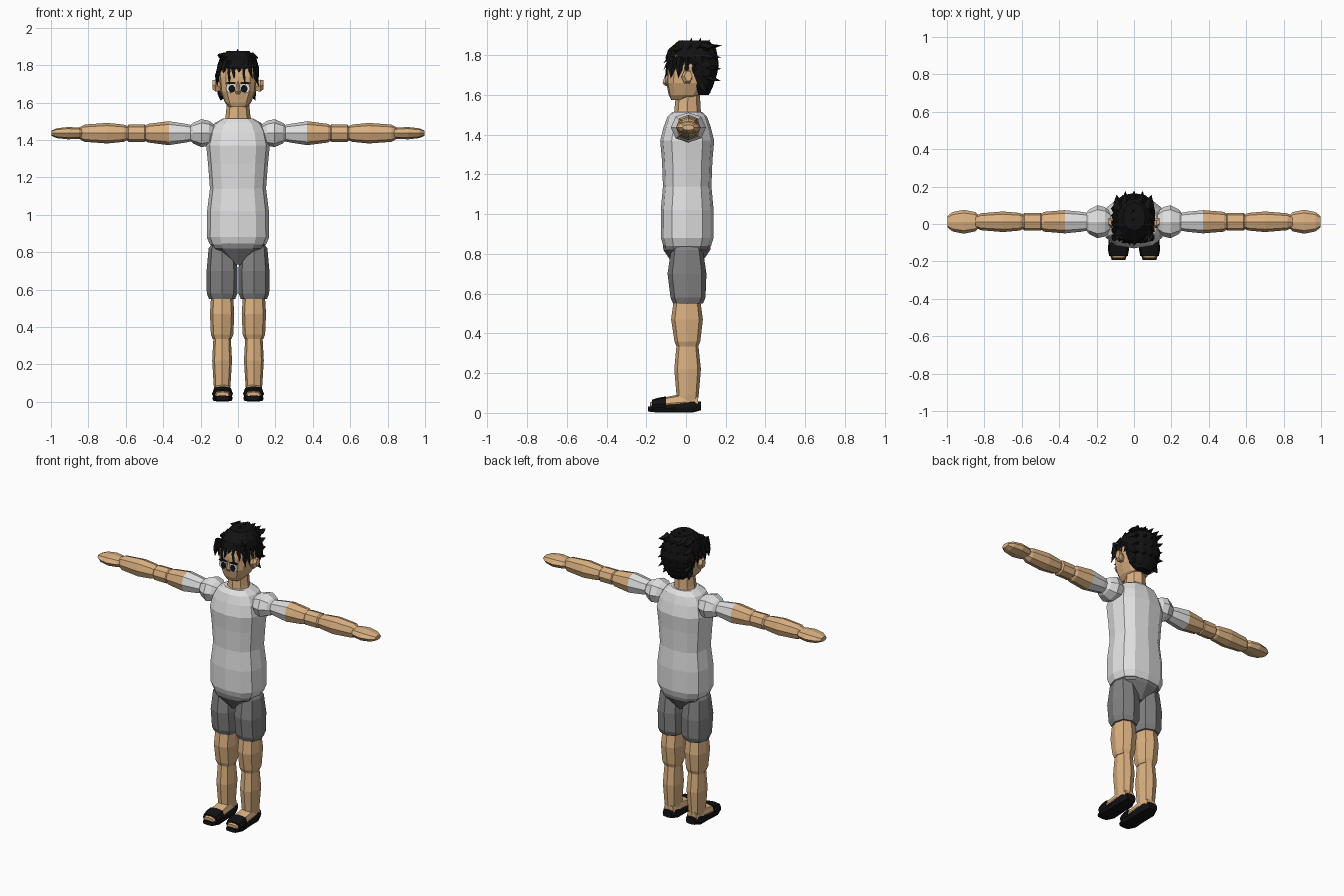
import bpy, bmesh, math, random
from mathutils import Vector

random.seed(4)
cube = bpy.data.objects.get("Cube")
if cube:
    bpy.data.objects.remove(cube, do_unlink=True)


def material(name, r, g, b):
    m = bpy.data.materials.new(name)
    m.use_nodes = True
    m.diffuse_color = (r, g, b, 1)
    bsdf = m.node_tree.nodes["Principled BSDF"]
    bsdf.inputs["Base Color"].default_value = (r, g, b, 1)
    bsdf.inputs["Roughness"].default_value = 0.8
    return m


SKIN = material("skin", 0.71, 0.44, 0.22)
SHIRT = material("shirt_grey", 0.75, 0.75, 0.75)
SHORTS = material("shorts_grey", 0.22, 0.22, 0.22)
BLACK = material("black", 0.006, 0.006, 0.006)
WHITE = material("eye_white", 0.85, 0.85, 0.88)


def finish(bm, name, mats, mirror=False, rule=None):
    bmesh.ops.recalc_face_normals(bm, faces=bm.faces)
    if rule:
        for f in bm.faces:
            f.material_index = rule(f.calc_center_median())
    mesh = bpy.data.meshes.new(name)
    bm.to_mesh(mesh)
    bm.free()
    for m in mats:
        mesh.materials.append(m)
    ob = bpy.data.objects.new(name, mesh)
    bpy.context.collection.objects.link(ob)
    if mirror:
        ob.modifiers.new("Mirror", "MIRROR").use_mirror_merge = False
    return ob


PLACE = {
    "x": lambda t, u, v: (t, u, v),
    "y": lambda t, u, v: (u, t, v),
    "z": lambda t, u, v: (u, v, t),
}


def add_loft(bm, rings, axis, sides, power):
    """Skin rings (position, centre u, centre v, radius u, radius v)."""
    def soft(a):
        return math.copysign(abs(a) ** power, a) if abs(a) > 1e-6 else 0
    loops = []
    for t, cu, cv, ru, rv in rings:
        loop = []
        for i in range(sides):
            a = math.tau * i / sides
            p = PLACE[axis](t, cu + ru * soft(math.cos(a)), cv + rv * soft(math.sin(a)))
            loop.append(bm.verts.new(p))
        loops.append(loop)
    for a, b in zip(loops, loops[1:]):
        for i in range(sides):
            j = (i + 1) % sides
            bm.faces.new((a[i], a[j], b[j], b[i]))
    bm.faces.new(loops[0])
    bm.faces.new(loops[-1])


def loft(name, rings, mats, axis="z", sides=8, power=1.0, mirror=False, rule=None):
    bm = bmesh.new()
    add_loft(bm, rings, axis, sides, power)
    return finish(bm, name, mats, mirror, rule)


# Torso and hips
torso = [(1.515, .08, .075), (1.49, .125, .1), (1.44, .153, .118), (1.37, .17, .136),
         (1.27, .16, .127), (1.14, .15, .122), (1.02, .165, .133), (.88, .167, .132), (.84, .15, .12)]
loft("shirt", [(z, 0, .006, a, b) for z, a, b in torso], [SHIRT], sides=12, power=.8)
hips = [(.87, .155, .122), (.82, .14, .118), (.735, .02, .06)]
loft("shorts_hips", [(z, 0, .004, a, b) for z, a, b in hips], [SHORTS], sides=12, power=.8)

# Legs
def leg_part(name, rings, mat):
    loft(name, [(z, .085, y, a, b) for z, y, a, b in rings], [mat], power=.8, mirror=True)

leg_part("shorts_leg", [(.86, .005, .045, .06), (.82, .005, .072, .08),
                        (.7, .005, .083, .098), (.58, .01, .082, .088), (.55, .01, .07, .075)], SHORTS)
leg_part("thigh", [(.58, .005, .058, .065), (.47, .005, .065, .08), (.36, .007, .06, .065), (.335, .007, .05, .055)], SKIN)
leg_part("shin", [(.35, .007, .046, .054), (.22, .008, .053, .067), (.09, .008, .045, .056), (.05, .008, .04, .05)], SKIN)

# Sandals and feet
def foot_part(name, rings, mat, power):
    loft(name, [(y, .083, z, a, b) for y, z, a, b in rings], [mat], "y", power=power, mirror=True)

foot_part("foot", [(.06, .05, .036, .04), (0, .055, .045, .045), (-.1, .047, .047, .033),
                   (-.16, .04, .045, .022), (-.182, .036, .034, .016)], SKIN, .7)
foot_part("sandal_sole", [(.075, .035, .032, .022), (.03, .031, .05, .03), (-.05, .026, .05, .025),
                          (-.14, .018, .055, .017), (-.192, .02, .036, .013)], BLACK, .45)
foot_part("sandal_strap", [(-.1, .045, .054, .038), (-.14, .043, .056, .033), (-.17, .041, .05, .026)], BLACK, .6)

# Arms
def arm_part(name, rings, mats, rule=None):
    loft(name, [(x, .012, 1.436, a, b) for x, a, b in rings], mats, "x", power=.9, mirror=True, rule=rule)

arm_part("shoulder", [(.125, .05, .045), (.155, .078, .066), (.195, .088, .075), (.24, .066, .055), (.256, .045, .04)], [SHIRT])
arm_part("upper_arm", [(.24, .045, .042), (.28, .053, .05), (.37, .062, .064), (.48, .053, .05), (.5, .04, .038)],
         [SHIRT, SKIN], lambda c: int(c.x > .37))
arm_part("elbow", [(.49, .04, .038), (.5, .048, .047), (.585, .048, .047), (.595, .038, .036)], [SKIN])
arm_part("forearm", [(.585, .035, .034), (.61, .047, .046), (.7, .055, .055), (.82, .045, .046), (.85, .03, .03)], [SKIN])
arm_part("hand", [(.825, .03, .022), (.85, .052, .03), (.91, .064, .033), (.97, .052, .026), (.998, .03, .014)], [SKIN])

# Neck, head, ears and nose
loft("neck", [(1.49, 0, .008, .075, .07), (1.53, 0, .008, .066, .066), (1.63, 0, .01, .056, .058)], [SKIN], sides=8)
head = [(1.575, -.03, .045, .045), (1.6, -.01, .07, .077), (1.66, 0, .095, .1),
        (1.74, .015, .103, .115), (1.8, .02, .098, .11), (1.86, .025, .06, .07)]
loft("head", [(z, 0, y, a, b) for z, y, a, b in head], [SKIN], sides=12, power=.65)
loft("ear", [(.09, .005, 1.685, .018, .025), (.12, .005, 1.69, .028, .037), (.136, .012, 1.695, .02, .028)],
     [SKIN], "x", sides=6, mirror=True)
loft("nose", [(1.645, 0, -.098, .01, .006), (1.66, 0, -.1, .015, .018), (1.715, 0, -.095, .005, .006)],
     [SKIN], sides=4)

# Eyes as thin plates
def eye_plate(name, x, z, rx, rz, depth, mat):
    ob = loft(name, [(-.094, x, z, rx, rz), (-depth, x, z, rx, rz)], [mat], "y", sides=12, mirror=True)
    return ob

eye_plate("eye_white", .037, 1.676, .028, .027, .1005, WHITE)
eye_plate("pupil", .033, 1.673, .018, .021, .102, BLACK)
eye_plate("eyelash", .038, 1.704, .029, .006, .1025, BLACK)

# Hair: a cap with pointed locks
bm = bmesh.new()
cap = [(1.6, .085, .05, .03), (1.64, .075, .088, .06), (1.7, .08, .108, .075), (1.75, .075, .112, .09),
       (1.785, .028, .113, .133), (1.83, .032, .1, .12), (1.875, .04, .06, .075)]
add_loft(bm, [(z, 0, y, a, b) for z, y, a, b in cap], "z", 12, .9)


def lock(root, tip, width):
    root, tip = Vector(root), Vector(tip)
    axis = (tip - root).normalized()
    side = axis.cross(Vector((.3, .1, 1))).normalized()
    up = axis.cross(side)
    mid = root.lerp(tip, .5) + up * .008
    point = bm.verts.new(tip)
    rows = []
    for c, w in ((root, width), (mid, width * .75)):
        rows.append([bm.verts.new(c + d * w) for d in (side, up * .6, -side, -up * .6)])
    for i in range(4):
        j = (i + 1) % 4
        bm.faces.new((rows[0][i], rows[0][j], rows[1][j], rows[1][i]))
        bm.faces.new((rows[1][i], rows[1][j], point))
    bm.faces.new(rows[0])


def jitter(a):
    return random.uniform(-a, a)


for i in range(8):      # fringe
    x = -.098 + .028 * i
    drop = 1.725 + .04 * math.sin(i * 2.1) - .2 * max(0, abs(x) - .06)
    lock((x * .9, -.07, 1.82), (x + jitter(.012), -.118 + abs(x) * .3, drop), .024)
for s in (-1, 1):       # temples and sides
    for i in range(5):
        y = -.065 + .038 * i
        lock((s * .095, y, 1.79), (s * .112, y - .012, 1.695 + jitter(.015)), .026)
for row in range(5):    # back
    z = 1.64 + .045 * row
    for i in range(5):
        x = -.085 + .0425 * i
        back = .18 - 1.2 * abs(x) ** 1.5 - (.05 if row == 0 else 0)
        lock((x * .9, .08, z + .03), (x * 1.1, back + jitter(.008), z - .03 + .015 * row), .032)
for row in range(4):    # crown
    y = -.05 + .045 * row
    for i in range(5):
        x = -.08 + .04 * i
        lock((x * .8, y, 1.83), (x * 1.15, y + .035, 1.895 - abs(x) * .45 - abs(y - .02) * .2 + jitter(.006)), .028)
finish(bm, "hair", [BLACK])
